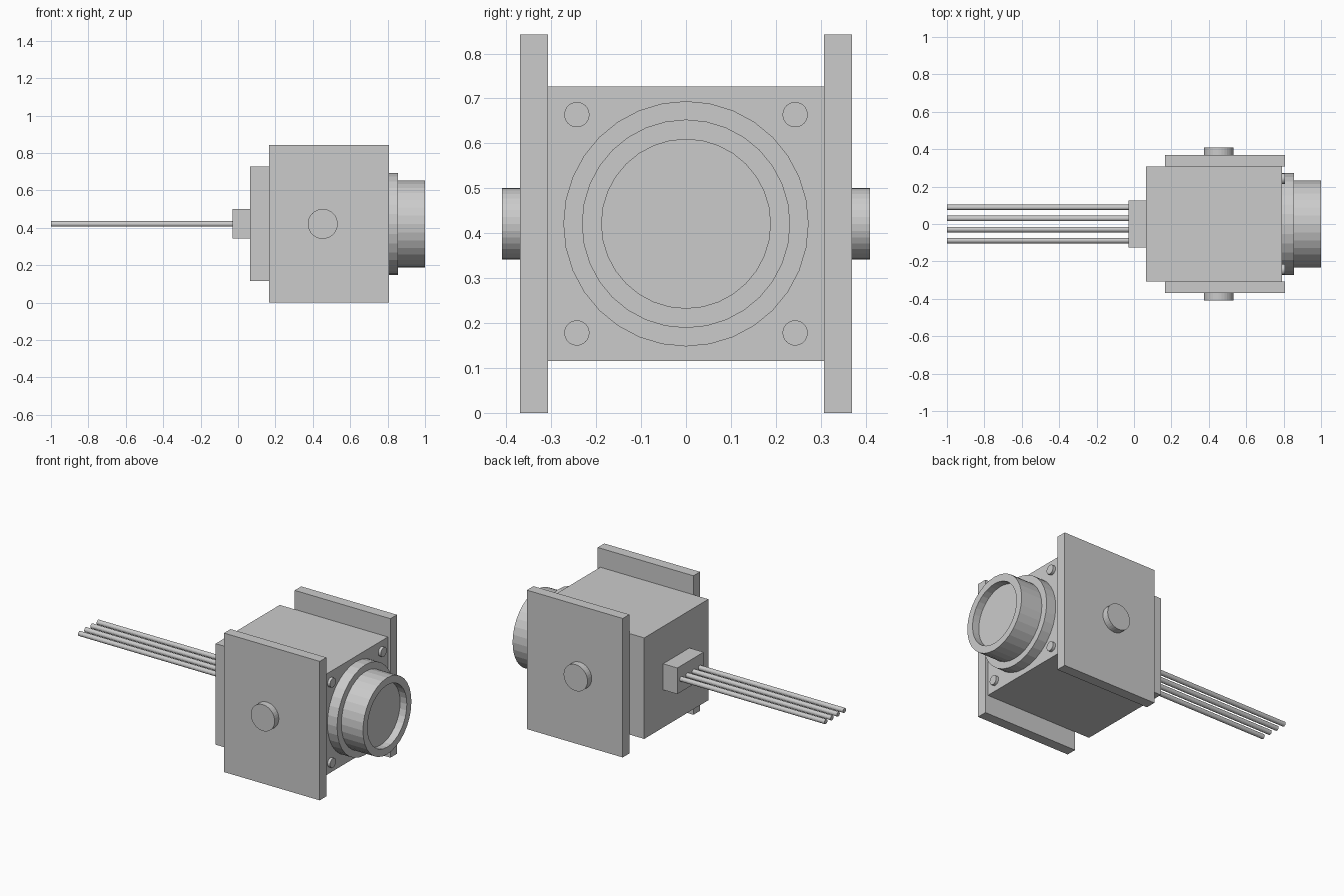
import bpy
import bmesh
import math
from mathutils import Matrix, Vector

cube = bpy.data.objects.get("Cube")
if cube:
    bpy.data.objects.remove(cube, do_unlink=True)

grey = bpy.data.materials.new("plain grey")
grey.use_nodes = True
COLOUR = (0.6, 0.6, 0.6, 1)
grey.diffuse_color = COLOUR
grey.node_tree.nodes["Principled BSDF"].inputs["Base Color"].default_value = COLOUR

MID_Z = 0.421


def finish(name, bm):
    bmesh.ops.recalc_face_normals(bm, faces=bm.faces)
    mesh = bpy.data.meshes.new(name)
    bm.to_mesh(mesh)
    bm.free()
    mesh.materials.append(grey)
    obj = bpy.data.objects.new(name, mesh)
    bpy.context.collection.objects.link(obj)
    return obj


def box(name, low, high):
    low, high = Vector(low), Vector(high)
    bm = bmesh.new()
    size = Matrix.Diagonal((high - low).to_4d())
    bmesh.ops.create_cube(bm, size=1, matrix=Matrix.Translation((low + high) / 2) @ size)
    return finish(name, bm)


def rod(name, start, end, radius, sides=32):
    start, end = Vector(start), Vector(end)
    axis = end - start
    turn = Matrix.Rotation(math.pi / 2, 4, "Y" if axis.x else "X")
    bm = bmesh.new()
    bmesh.ops.create_cone(bm, cap_ends=True, segments=sides, radius1=radius, radius2=radius,
                          depth=axis.length, matrix=Matrix.Translation((start + end) / 2) @ turn)
    return finish(name, bm)


def lathe_x(name, profile, sides=32):
    """Stack rings of (x, radius) along the x axis and cap both ends."""
    bm = bmesh.new()
    rings = []
    for x, r in profile:
        angles = [2 * math.pi * i / sides for i in range(sides)]
        rings.append([bm.verts.new((x, r * math.sin(a), MID_Z + r * math.cos(a))) for a in angles])
    for a, b in zip(rings, rings[1:]):
        for i in range(sides):
            j = (i + 1) % sides
            bm.faces.new((a[i], a[j], b[j], b[i]))
    bm.faces.new(rings[0])
    bm.faces.new(rings[-1])
    return finish(name, bm)


# Housing and cable connector
box("housing", (0.065, -0.307, 0.115), (0.79, 0.307, 0.727))
box("cable_connector", (-0.03, -0.126, 0.343), (0.065, 0.126, 0.501))

# Side plates with round pivots
for side, label in ((1, "back"), (-1, "front")):
    inner, outer = sorted((side * 0.307, side * 0.37))
    box(label + "_side_plate", (0.165, inner, 0), (0.807, outer, 0.842))
    rod(label + "_pivot", (0.453, side * 0.37, MID_Z), (0.453, side * 0.41, MID_Z), 0.08)

# Lens flange, barrel and shallow recess
lathe_x("lens_barrel", [(0.79, 0.273), (0.855, 0.273), (0.855, 0.232),
                        (1, 0.232), (1, 0.188), (0.955, 0.188)])

# Corner screws around the lens
for y in (-0.243, 0.243):
    for z in (-0.243, 0.243):
        rod("corner_screw", (0.79, y, MID_Z + z), (0.807, y, MID_Z + z), 0.028)

# Four parallel cable wires
for i in range(4):
    y = (i - 1.5) * 0.0595
    rod("cable_wire", (-1, y, MID_Z), (-0.03, y, MID_Z), 0.0145, 16)
